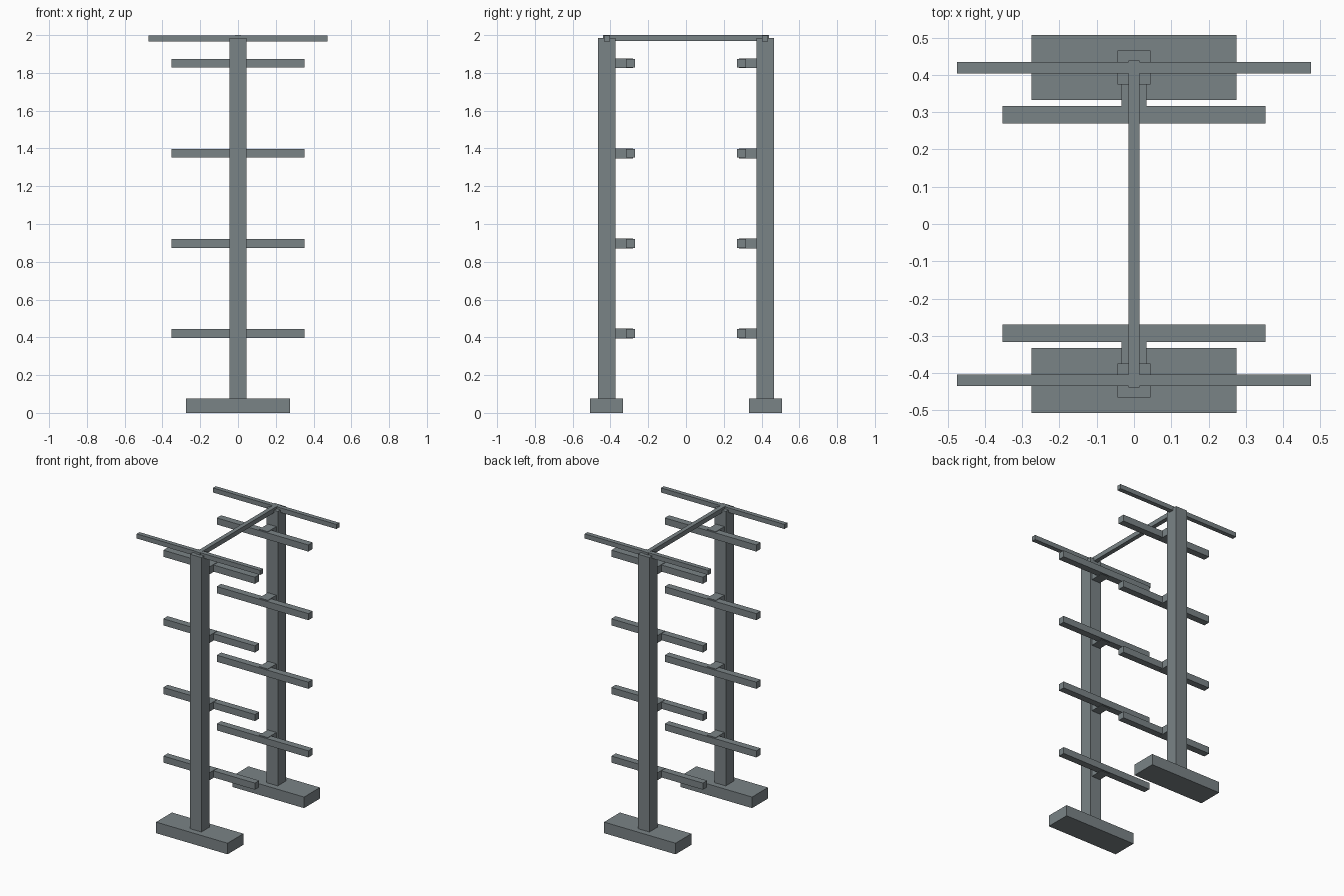
import bpy

cube = bpy.data.objects.get("Cube")
if cube:
    bpy.data.objects.remove(cube, do_unlink=True)

steel = bpy.data.materials.new("grey_steel")
steel.use_nodes = True
colour = (0.195, 0.228, 0.24, 1)
steel.diffuse_color = colour
steel.node_tree.nodes["Principled BSDF"].inputs["Base Color"].default_value = colour


def box(name, x, y, z):
    """Box spanning the given (low, high) range on each axis."""
    spans = (x, y, z)
    bpy.ops.mesh.primitive_cube_add(size=1, location=[(a + b) / 2 for a, b in spans])
    obj = bpy.context.object
    obj.name = name
    obj.scale = [abs(b - a) for a, b in spans]
    bpy.ops.object.transform_apply(location=False, rotation=False, scale=True)
    obj.data.materials.append(steel)
    return obj


# Two mirrored uprights, each with a foot, a top bar and four rungs
for side, s in (("front", -1), ("back", 1)):
    box(f"{side}_foot", (-0.275, 0.275), (s * 0.333, s * 0.507), (0, 0.077))
    box(f"{side}_post", (-0.044, 0.044), (s * 0.374, s * 0.465), (0.077, 1.985))
    box(f"{side}_top_bar", (-0.475, 0.475), (s * 0.403, s * 0.434), (1.967, 1.999))
    for i in range(4):
        z = 0.42 + i * 0.477
        box(f"{side}_bracket_{i + 1}", (-0.033, 0.033),
            (s * 0.28, s * 0.376), (z - 0.026, z + 0.026))
        box(f"{side}_rung_{i + 1}", (-0.352, 0.352),
            (s * 0.27, s * 0.317), (z - 0.023, z + 0.023))

# Beam joining the two uprights
box("ridge_beam", (-0.015, 0.015), (-0.439, 0.439), (1.968, 2.0))
